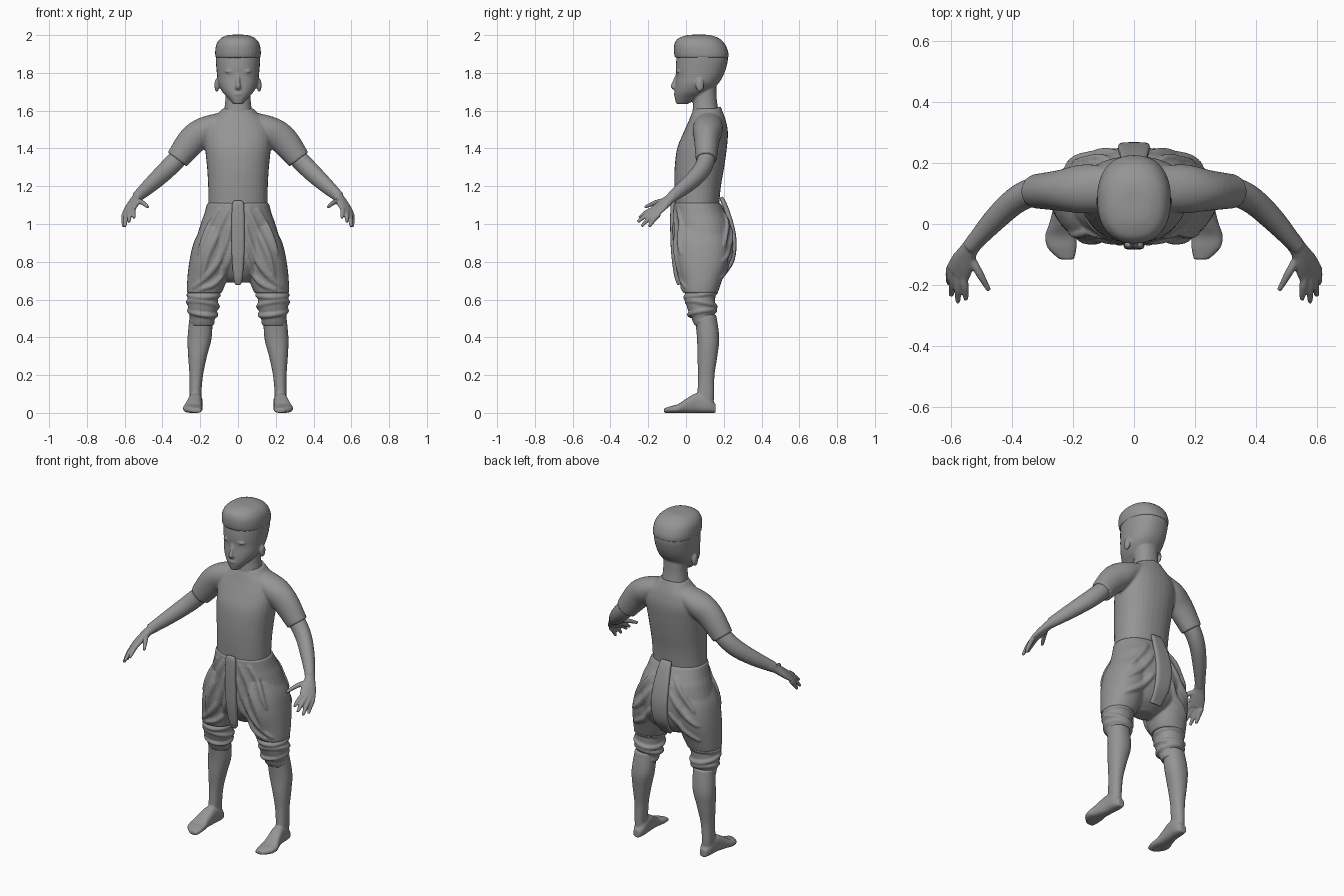
import bpy, bmesh, math
from mathutils import Vector, Matrix
from mathutils.bvhtree import BVHTree

grey = bpy.data.materials.new("plain grey")
grey.diffuse_color = (0.3, 0.3, 0.3, 1)
SIDES = (-1, 1)


def smooth(rows, k=5):
    """Catmull-Rom interpolation through rows of numbers."""
    out = []
    for i in range(len(rows) - 1):
        p = [rows[max(i - 1, 0)], rows[i], rows[i + 1], rows[min(i + 2, len(rows) - 1)]]
        for j in range(k):
            t = j / k
            out.append([0.5 * (2 * b + (c - a) * t + (2 * a - 5 * b + 4 * c - d) * t * t
                               + (3 * b - a - 3 * c + d) * t ** 3) for a, b, c, d in zip(*p)])
    return out + [list(rows[-1])]


def skin(bm, sections, exp=2.0, n=32):
    """Closed loft through (centre, half axis u, half axis v) sections."""
    def power(f):
        return math.copysign(abs(f) ** (2 / exp), f)
    rings = []
    for c, u, v in sections:
        rings.append([bm.verts.new(c + u * power(math.cos(a)) + v * power(math.sin(a)))
                      for a in (2 * math.pi * i / n for i in range(n))])
    for r, q in zip(rings, rings[1:]):
        for i in range(n):
            bm.faces.new((r[i], r[(i + 1) % n], q[(i + 1) % n], q[i]))
    bm.faces.new(rings[0])
    bm.faces.new(rings[-1])


def stack(bm, rows, s=1, exp=2.2):
    """Horizontal slices: z, centre x, half width, front y, back y."""
    skin(bm, [(Vector((s * x, (a + b) / 2, z)), Vector((w, 0, 0)), Vector((0, (b - a) / 2, 0)))
              for z, x, w, a, b in smooth(rows)], exp)


def tube(bm, rows, wide=(0, 0, 1), s=1, exp=2.0, n=20, k=5):
    """Tube along x, y, z with half width and half depth."""
    rows = smooth(rows, k)
    pts = [Vector((s * r[0], r[1], r[2])) for r in rows]
    wide = Vector((s * wide[0], wide[1], wide[2]))
    secs = []
    for i, (p, r) in enumerate(zip(pts, rows)):
        t = (pts[min(i + 1, len(pts) - 1)] - pts[max(i - 1, 0)]).normalized()
        u = (wide - t * wide.dot(t)).normalized()
        secs.append((p, u * r[3], t.cross(u) * r[4]))
    skin(bm, secs, exp, n)


def loop(bm, c, rx, ry, rise, phase, r):
    """Closed tilted roll of cloth."""
    rows = []
    for i in range(25):
        a = 2 * math.pi * i / 24
        rows.append((c[0] + rx * math.cos(a), c[1] + ry * math.sin(a),
                     c[2] + rise * math.sin(a + phase), r, r))
    tube(bm, rows, n=12, k=1)


def ball(bm, c, size):
    bmesh.ops.create_uvsphere(bm, u_segments=20, v_segments=12, radius=1,
                              matrix=Matrix.Translation(c) @ Matrix.Diagonal((*size, 1)))


def finish(bm, name, voxel=0.007, iterations=2, mirror=False):
    """Fuse overlapping volumes into one smooth skin."""
    bmesh.ops.recalc_face_normals(bm, faces=bm.faces)
    me = bpy.data.meshes.new(name)
    bm.to_mesh(me)
    bm.free()
    me.materials.append(grey)
    ob = bpy.data.objects.new(name, me)
    bpy.context.collection.objects.link(ob)
    m = ob.modifiers.new("fuse", 'REMESH')
    m.mode, m.voxel_size, m.use_smooth_shade = 'VOXEL', voxel, True
    m = ob.modifiers.new("soften", 'SMOOTH')
    m.factor, m.iterations = 0.5, iterations
    if mirror:
        ob.modifiers.new("mirror", 'MIRROR').use_mirror_merge = False


# head with neck, nose, lips, brows and ears
bm = bmesh.new()
stack(bm, [(1.635, 0, .025, -.052, .01), (1.67, 0, .056, -.06, .07), (1.70, 0, .083, -.06, .125),
           (1.74, 0, .103, -.056, .168), (1.78, 0, .11, -.052, .195), (1.83, 0, .115, -.054, .214),
           (1.88, 0, .118, -.05, .222), (1.93, 0, .114, -.04, .21), (1.97, 0, .09, -.02, .17)])
stack(bm, [(1.54, 0, .085, .03, .18), (1.6, 0, .074, .035, .172), (1.66, 0, .067, .04, .163),
           (1.74, 0, .066, .04, .16)])
tube(bm, [(0, -.046, 1.795, .007, .007), (0, -.062, 1.75, .01, .011), (0, -.066, 1.728, .015, .014),
          (0, -.06, 1.716, .011, .009)], wide=(1, 0, 0))
ball(bm, (0, -.058, 1.688), (.022, .008, .007))
for s in SIDES:
    ball(bm, (s * .04, -.04, 1.808), (.03, .012, .009))
    ball(bm, (s * .112, .073, 1.735), (.013, .022, .036))
finish(bm, "head", .006)

# hair cap with a fringe ledge over the forehead
bm = bmesh.new()
stack(bm, [(1.88, 0, .119, -.058, .225), (1.91, 0, .121, -.064, .224), (1.95, 0, .115, -.062, .208),
           (1.98, 0, .095, -.045, .18), (1.997, 0, .062, -.005, .14), (2.002, 0, .03, .03, .11)], exp=2.3)
finish(bm, "hair", .006, 1)

# shirt: torso, short sleeves, collar
bm = bmesh.new()
stack(bm, [(1.09, 0, .156, -.058, .174), (1.2, 0, .158, -.062, .185), (1.3, 0, .164, -.06, .202),
           (1.4, 0, .174, -.047, .216), (1.48, 0, .178, -.015, .222), (1.54, 0, .155, .012, .213),
           (1.58, 0, .112, .028, .2), (1.612, 0, .08, .042, .186)])
for s in SIDES:
    tube(bm, [(.07, .12, 1.55, .045, .07), (.165, .115, 1.5, .072, .08), (.24, .11, 1.445, .077, .067),
              (.322, .107, 1.342, .062, .056)], s=s, n=28)
loop(bm, (0, .106, 1.59), .08, .075, .024, 0, .008)
finish(bm, "shirt", .007)

# arm with palm, fingers and thumb
bm = bmesh.new()
tube(bm, [(.27, .108, 1.4, .05, .047), (.33, .105, 1.335, .05, .047), (.39, .075, 1.275, .049, .044),
          (.46, .01, 1.21, .042, .038), (.535, -.075, 1.143, .03, .026)], n=24)
PALM = (-.8, -.4, .4)
tube(bm, [(.515, -.05, 1.16, .03, .028), (.54, -.085, 1.133, .03, .024), (.56, -.125, 1.1, .042, .021),
          (.578, -.162, 1.068, .045, .016)], wide=PALM)
for base, tip in (((.602, -.143, 1.052), (.607, -.195, .985)), ((.591, -.157, 1.06), (.598, -.235, .988)),
                  ((.575, -.166, 1.07), (.577, -.256, 1.01)), ((.558, -.168, 1.08), (.55, -.248, 1.033)),
                  ((.535, -.11, 1.125), (.475, -.217, 1.088))):
    mid = [(a + b) / 2 for a, b in zip(base, tip)]
    mid[2] += .006
    tube(bm, [(*base, .014, .014), (*mid, .013, .013), (*tip, .008, .008)], wide=(1, 0, .1), n=12)
finish(bm, "arm", .005, 2, True)

# lower leg and bare foot
bm = bmesh.new()
stack(bm, [(.52, .195, .06, .045, .16), (.4, .203, .064, .058, .176), (.3, .214, .05, .06, .166),
           (.2, .221, .036, .064, .151), (.1, .225, .031, .06, .149), (.05, .224, .032, .055, .146)])
foot = [(.157, .222, .02, .045), (.12, .222, .035, .085), (.06, .226, .037, .105), (0, .235, .043, .074),
        (-.04, .24, .051, .047), (-.08, .235, .047, .036), (-.116, .22, .024, .024)]
skin(bm, [(Vector((x, y, h / 2)), Vector((w, 0, 0)), Vector((0, 0, h / 2))) for y, x, w, h in smooth(foot)], 2.6)
finish(bm, "leg", .006, 2, True)

# draped trousers: seat, thighs and diagonal folds laid on the cloth
bm = bmesh.new()
stack(bm, [(1.112, 0, .163, -.064, .182), (1.05, 0, .18, -.067, .215), (1.0, 0, .198, -.067, .238),
           (.9, 0, .222, -.06, .252), (.8, 0, .2, -.045, .236), (.73, 0, .125, -.01, .195),
           (.69, 0, .05, .03, .13)])
for s in SIDES:
    stack(bm, [(.98, .11, .085, -.045, .2), (.9, .13, .105, -.055, .222), (.8, .15, .108, -.05, .222),
               (.7, .165, .104, -.027, .19), (.635, .178, .092, -.016, .168)], s)
bmesh.ops.recalc_face_normals(bm, faces=bm.faces)
tree = BVHTree.FromBMesh(bm)
front_folds = [((.05, 1.08), (.11, .95), (.165, .82), (.19, .7)), ((.04, 1.0), (.07, .88), (.14, .75), (.235, .66)),
               ((.1, 1.08), (.16, .97), (.21, .84)), ((.03, .9), (.06, .78), (.12, .69), (.2, .65))]
back_folds = [((.07, 1.06), (.13, .97), (.2, .88)), ((.06, .98), (.13, .88), (.22, .8)),
              ((.06, .86), (.12, .78), (.22, .71))]
for folds, d in ((front_folds, 1), (back_folds, -1)):
    for fold in folds:
        for s in SIDES:
            rows = []
            for i, (x, z) in enumerate(smooth(fold, 4)):
                hit = tree.ray_cast(Vector((s * x, -d, z)), Vector((0, d, 0)))[0]
                if hit:
                    r = .006 + .008 * math.sin(math.pi * i / (4 * len(fold) - 4))
                    rows.append((s * x, hit.y, z, r * 1.3, r))
            if len(rows) > 2:
                tube(bm, rows, wide=(1, 0, .3), n=10, k=2)
finish(bm, "trousers", .007, 2)

# gathered knee cuffs with rolled cloth
bm = bmesh.new()
stack(bm, [(.66, .178, .082, -.005, .155), (.6, .185, .08, -.002, .155), (.55, .186, .078, .008, .152),
           (.5, .188, .066, .03, .147), (.462, .19, .06, .045, .145)])
for z, x, rx, y, ry, rise, phase in ((.625, .182, .078, .077, .078, .012, 0), (.575, .186, .077, .08, .074, .018, 2.4),
                                     (.53, .187, .07, .085, .066, .015, .8), (.482, .19, .054, .094, .047, .008, 3)):
    loop(bm, (x, y, z), rx, ry, rise, phase, .014)
finish(bm, "knee_cuff", .006, 2, True)

# pleated strips hanging at front and back
bm = bmesh.new()
tube(bm, [(0, -.062, 1.122, .022, .01), (0, -.068, 1.1, .032, .013), (0, -.07, 1.0, .034, .014),
          (0, -.063, .85, .034, .016), (0, -.045, .73, .026, .018), (0, -.032, .68, .016, .014)],
     wide=(1, 0, 0), exp=3.5)
finish(bm, "front_pleat", .005, 1)
bm = bmesh.new()
tube(bm, [(0, .185, 1.142, .034, .01), (0, .205, 1.1, .04, .013), (0, .238, 1.0, .05, .014),
          (0, .253, .9, .052, .015), (0, .238, .8, .048, .015), (0, .18, .715, .036, .014)],
     wide=(1, 0, 0), exp=4)
finish(bm, "back_pleat", .005, 1)
